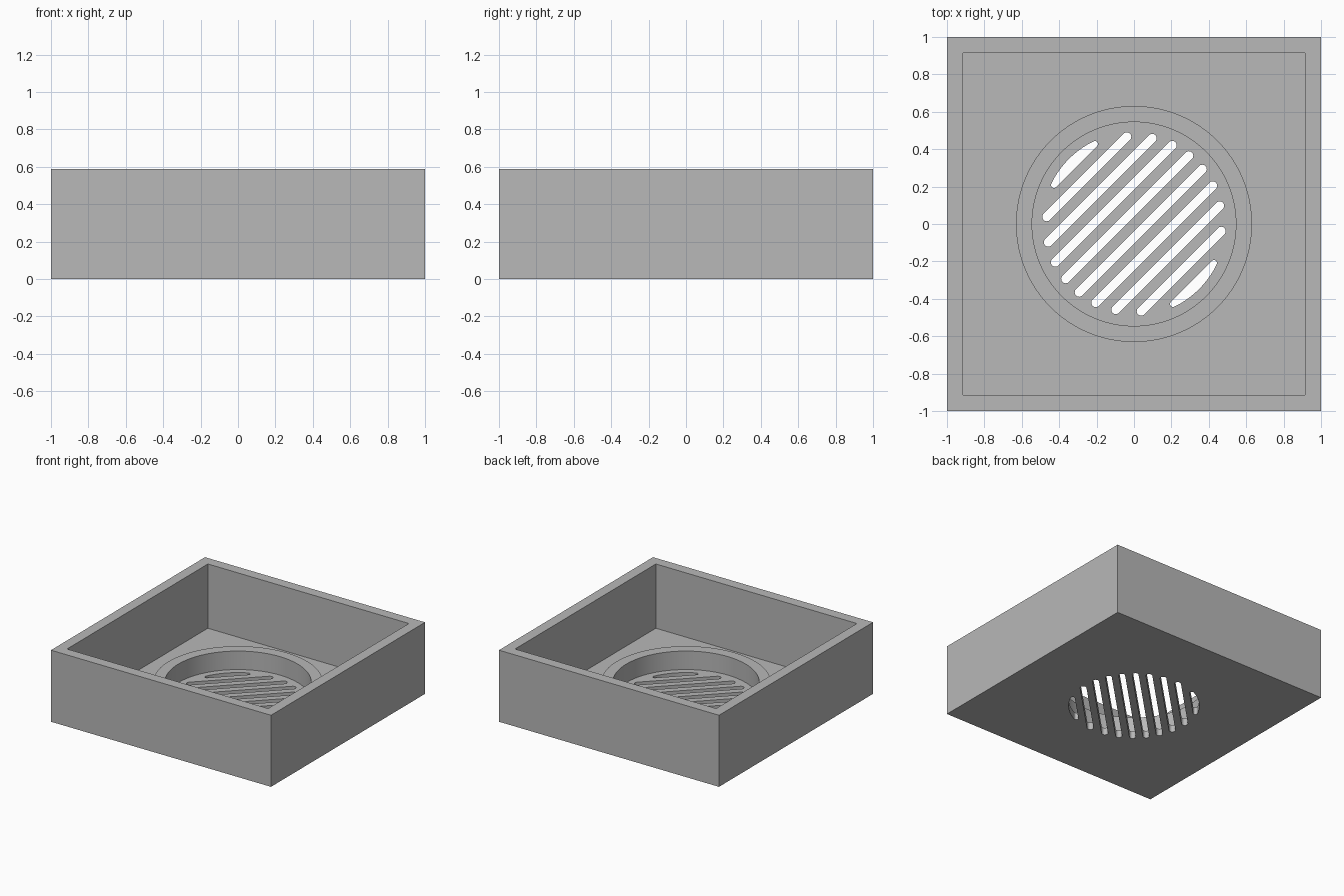
import bpy
from math import sqrt, pi, cos, sin, atan2

cube = bpy.data.objects.get("Cube")
if cube:
    bpy.data.objects.remove(cube, do_unlink=True)

HEIGHT, FLOOR, RIM = 0.588, 0.06, 0.212
INNER = 0.914
RING_OUT, RING_IN = 0.631, 0.545
GRATE_R, SLOT_R, PITCH = 0.492, 0.024, 0.102
CHORD, FILLET = 0.434, 0.016

grey = bpy.data.materials.new("light grey")
grey.use_nodes = True
grey.diffuse_color = (0.48, 0.48, 0.48, 1)
grey.node_tree.nodes["Principled BSDF"].inputs["Base Color"].default_value = grey.diffuse_color


def arc(cx, cy, r, a0, a1, n):
    return [(cx + r * cos(a0 + (a1 - a0) * i / n),
             cy + r * sin(a0 + (a1 - a0) * i / n)) for i in range(n + 1)]


def circle(r, n=128):
    return arc(0, 0, r, 0, 2 * pi, n)[:-1]


def square(h):
    return [(-h, -h), (h, -h), (h, h), (-h, h)]


def turn(points, a):
    return [(x * cos(a) - y * sin(a), x * sin(a) + y * cos(a)) for x, y in points]


def prism(name, outlines, z0, z1):
    """Solid made by extruding flat outlines; nested outlines become holes."""
    curve = bpy.data.curves.new(name, "CURVE")
    curve.dimensions = "2D"
    curve.fill_mode = "BOTH"
    curve.extrude = (z1 - z0) / 2
    for pts in outlines:
        s = curve.splines.new("POLY")
        s.points.add(len(pts) - 1)
        for p, (x, y) in zip(s.points, pts):
            p.co = (x, y, (z0 + z1) / 2 * 0, 1)
        s.use_cyclic_u = True
    ob = bpy.data.objects.new(name, curve)
    bpy.context.collection.objects.link(ob)
    activate(ob)
    bpy.ops.object.convert(target="MESH")
    ob = bpy.context.object
    for v in ob.data.vertices:
        v.co.z += (z0 + z1) / 2
    # Weld the caps to the side walls
    bpy.ops.object.mode_set(mode="EDIT")
    bpy.ops.mesh.select_all(action="SELECT")
    bpy.ops.mesh.remove_doubles(threshold=0.0001)
    bpy.ops.mesh.normals_make_consistent(inside=False)
    bpy.ops.object.mode_set(mode="OBJECT")
    return ob


def activate(ob):
    bpy.ops.object.select_all(action="DESELECT")
    ob.select_set(True)
    bpy.context.view_layer.objects.active = ob


def combine(base, tool, operation):
    mod = base.modifiers.new(operation.lower(), "BOOLEAN")
    mod.operation, mod.object, mod.solver = operation, tool, "EXACT"
    activate(base)
    bpy.ops.object.modifier_apply(modifier=mod.name)
    bpy.data.objects.remove(tool, do_unlink=True)


# Diagonal round-ended slots whose tips touch the grate circle
slots = []
for i in range(8):
    d = (i - 3.5) * PITCH
    t = sqrt((GRATE_R - SLOT_R) ** 2 - d * d)
    pts = arc(t, d, SLOT_R, -pi / 2, pi / 2, 12) + arc(-t, d, SLOT_R, pi / 2, 3 * pi / 2, 12)
    slots.append(turn(pts, pi / 4))

# Outermost openings: circle segments with rounded corners
fy = CHORD + FILLET
fx = sqrt((GRATE_R - FILLET) ** 2 - fy * fy)
a = atan2(fy, fx)
segment = (arc(fx, fy, FILLET, -pi / 2, a, 8)
           + arc(0, 0, GRATE_R, a, pi - a, 24)[1:-1]
           + arc(-fx, fy, FILLET, pi - a, 3 * pi / 2, 8))
slots += [turn(segment, pi / 4), turn(segment, 5 * pi / 4)]

# Open square tray with a raised round collar and a slotted floor
tray = prism("drain_tray", [square(1)], 0, HEIGHT)
combine(tray, prism("cavity", [square(INNER)], FLOOR, HEIGHT + 0.2), "DIFFERENCE")
combine(tray, prism("collar", [circle(RING_OUT), circle(RING_IN)], FLOOR / 2, RIM), "UNION")
combine(tray, prism("slots", slots, -0.1, FLOOR + 0.05), "DIFFERENCE")

tray.data.materials.clear()
tray.data.materials.append(grey)
for p in tray.data.polygons:
    p.material_index = 0
activate(tray)
bpy.ops.object.shade_smooth_by_angle(angle=pi / 6)
